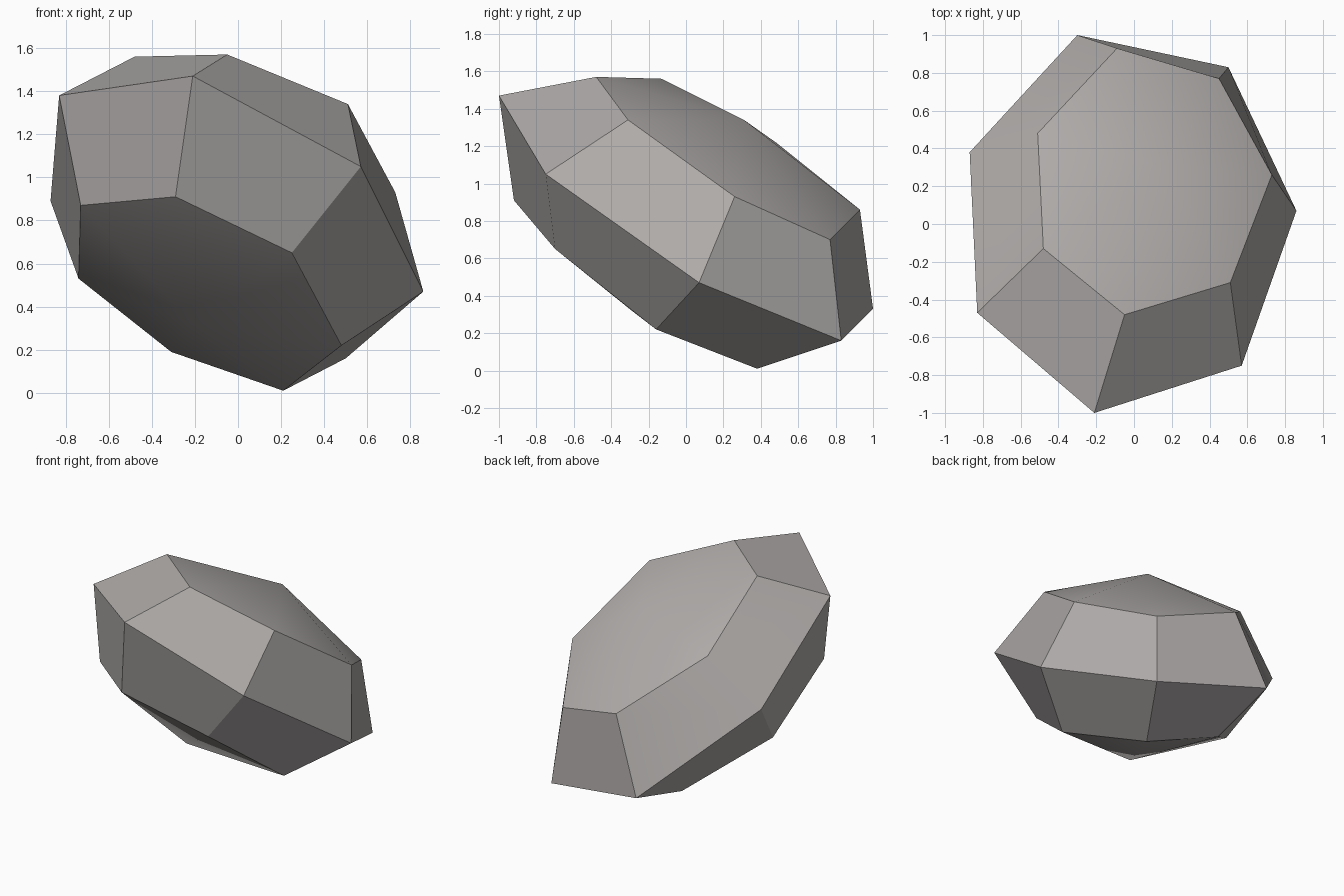
import bpy
import bmesh

default_cube = bpy.data.objects.get("Cube")
if default_cube:
    bpy.data.objects.remove(default_cube, do_unlink=True)

# Corners of the three tilted seven-sided rings, listed in the same order
lower_ring = [(-.31, .49, .19), (.21, .38, .01), (.48, -.16, .22), (.25, -.7, .65),
              (-.29, -.92, .91), (-.73, -.54, .87), (-.74, .06, .53)]
middle_ring = [(-.3, 1, .33), (.5, .83, .16), (.86, .07, .47), (.57, -.75, 1.05),
               (-.21, -1, 1.47), (-.83, -.47, 1.38), (-.87, .38, .89)]
upper_ring = [(-.09, .93, .86), (.45, .77, .7), (.73, .26, .93), (.51, -.31, 1.34),
              (-.05, -.48, 1.57), (-.48, -.13, 1.56), (-.51, .48, 1.22)]
lower_tip = (-.21, -.29, .32)
upper_tip = (.14, .31, 1.34)


def make_material(name, colour):
    """Flat single-colour material for viewport and render."""
    material = bpy.data.materials.new(name)
    material.use_nodes = True
    material.diffuse_color = colour
    shader = material.node_tree.nodes["Principled BSDF"]
    shader.inputs["Base Color"].default_value = colour
    shader.inputs["Roughness"].default_value = 0.9
    return material


def add_band(bm, first, second):
    """Join two rings with a band of quads."""
    count = len(first)
    for i in range(count):
        j = (i + 1) % count
        bm.faces.new((first[i], first[j], second[j], second[i]))


def add_cap(bm, ring, tip):
    """Close a ring with a shallow fan and return its spoke edges."""
    centre = bm.verts.new(tip)
    for i, corner in enumerate(ring):
        bm.faces.new((corner, ring[(i + 1) % len(ring)], centre))
    return list(centre.link_edges)


# Rock body: two faceted bands between the rings
bm = bmesh.new()
lower, middle, upper = [[bm.verts.new(corner) for corner in ring]
                        for ring in (lower_ring, middle_ring, upper_ring)]
add_band(bm, lower, middle)
add_band(bm, middle, upper)

# Softly domed caps on both ends
soft_edges = add_cap(bm, lower, lower_tip) + add_cap(bm, upper, upper_tip)
soft_edges.append(bm.edges.get((middle[-1], upper[-1])))

# Smooth shading inside the caps, crisp ridges everywhere else
bmesh.ops.recalc_face_normals(bm, faces=bm.faces[:])
for face in bm.faces:
    face.smooth = True
for edge in bm.edges:
    edge.smooth = edge in soft_edges

mesh = bpy.data.meshes.new("rock")
bm.to_mesh(mesh)
bm.free()
mesh.materials.append(make_material("stone grey", (0.43, 0.41, 0.4, 1)))
rock = bpy.data.objects.new("rock", mesh)
bpy.context.scene.collection.objects.link(rock)
